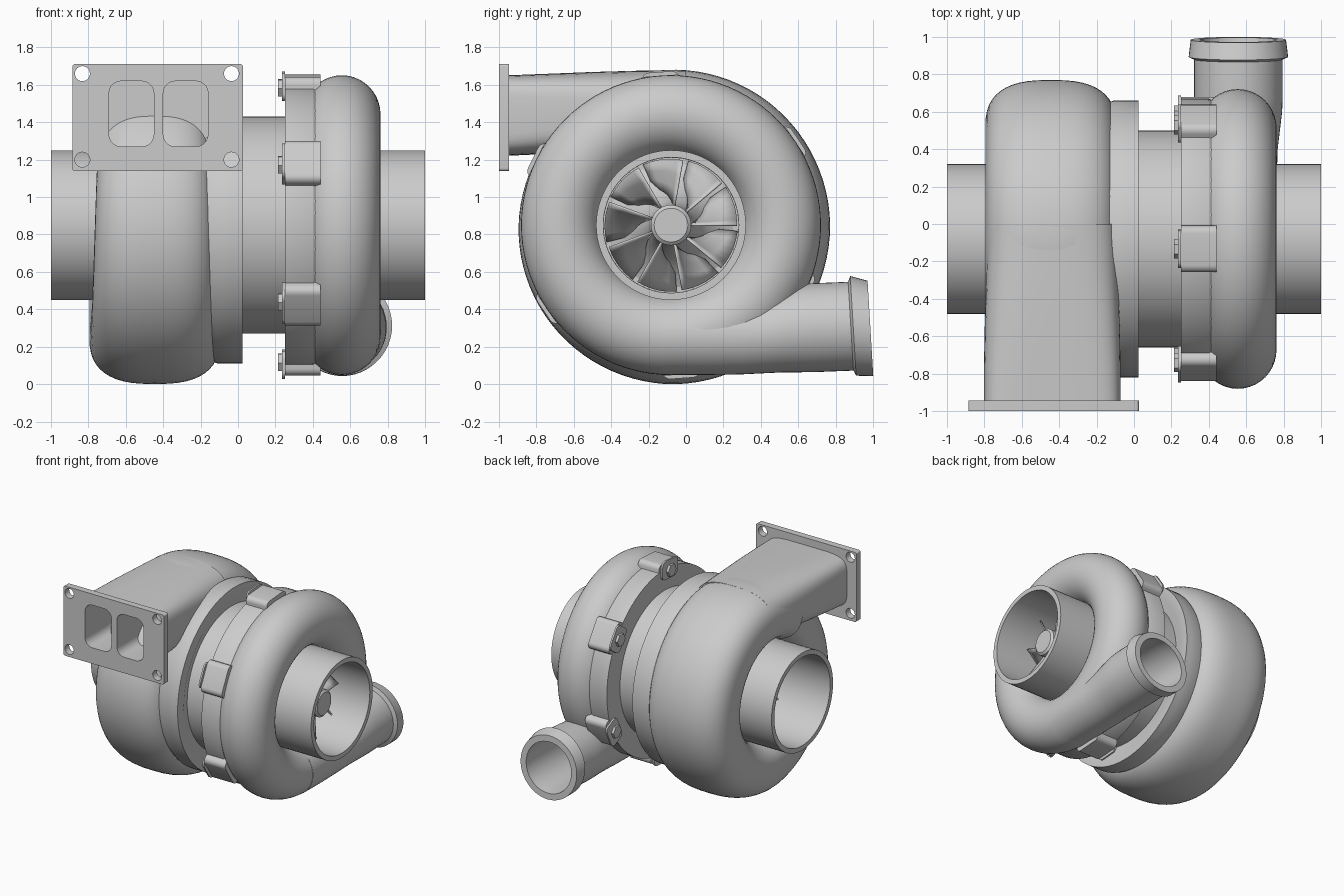
import bpy, bmesh
from math import sin, cos, pi, radians, copysign
from mathutils import Vector, Matrix

if "Cube" in bpy.data.objects:
    bpy.data.objects.remove(bpy.data.objects["Cube"])

CY, CZ = -0.08, 0.85          # shaft axis runs along x through here


def finish(name, bm, angle=35):
    bmesh.ops.recalc_face_normals(bm, faces=bm.faces)
    me = bpy.data.meshes.new(name)
    bm.to_mesh(me)
    bm.free()
    ob = bpy.data.objects.new(name, me)
    bpy.context.collection.objects.link(ob)
    smooth(ob, angle)
    return ob


def smooth(ob, angle=35):
    bpy.ops.object.select_all(action='DESELECT')
    ob.select_set(True)
    bpy.context.view_layer.objects.active = ob
    bpy.ops.object.shade_smooth_by_angle(angle=radians(angle))


def loft(name, rings, loop=False, caps=True, angle=35):
    """Skin a list of closed rings; loop joins last ring to first."""
    bm = bmesh.new()
    vs = [[bm.verts.new(p) for p in r] for r in rings]
    n = len(vs[0])
    for i in range(len(vs) if loop else len(vs) - 1):
        a, b = vs[i], vs[(i + 1) % len(vs)]
        for j in range(n):
            k = (j + 1) % n
            bm.faces.new((a[j], a[k], b[k], b[j]))
    if caps and not loop:
        bm.faces.new(vs[0])
        bm.faces.new(vs[-1])
    return finish(name, bm, angle)


def polar(x, r, t):
    return Vector((x, CY + r * cos(t), CZ + r * sin(t)))


def turned(name, profile, loop=False, n=72):
    """Turn an (x, r) profile about the shaft axis."""
    return loft(name, [[polar(x, r, 2 * pi * j / n) for j in range(n)] for x, r in profile], loop)


def spow(v, e):
    return copysign(abs(v) ** e, v)


def squircle(e, n=48):
    return [(spow(cos(2 * pi * j / n), e), spow(sin(2 * pi * j / n), e)) for j in range(n)]


def box(name, size, mat, bevel=0.0, axis=None):
    bm = bmesh.new()
    bmesh.ops.create_cube(bm, size=1, matrix=Matrix.Diagonal((*size, 1)))
    if bevel:
        es = [e for e in bm.edges if axis is None or
              abs((e.verts[0].co - e.verts[1].co).normalized()[axis]) > 0.9]
        bmesh.ops.bevel(bm, geom=es, offset=bevel, segments=5, profile=0.5, affect='EDGES')
    bm.transform(mat)
    return finish(name, bm)


def rod(name, r, length, mat, n=32):
    bm = bmesh.new()
    bmesh.ops.create_cone(bm, cap_ends=True, segments=n, radius1=r, radius2=r, depth=length)
    bm.transform(mat)
    return finish(name, bm)


def cut(ob, cutters):
    bpy.context.view_layer.objects.active = ob
    for c in cutters:
        c.hide_render = True
        m = ob.modifiers.new("cut", 'BOOLEAN')
        m.operation, m.solver, m.object = 'DIFFERENCE', 'EXACT', c
        bpy.ops.object.modifier_apply(modifier=m.name)
    smooth(ob)


# Turbine volute: section grows from the tongue round to the inlet duct
rings = []
for i in range(91):
    deg = -60 + 4 * i
    w = min(1, (deg + 60) / 150)
    R = 0.79 + 0.06 * w - 0.02 * max(0, (deg - 180) / 90)
    hw = 0.30 + 0.05 * w
    t = radians(deg) + pi
    rings.append([polar(-0.445 + hw * u,
                        0.38 + (R - 0.38) * (0.45 + (0.55 if v > 0 else 0.45) * v), t)
                  for u, v in squircle(0.75)])
loft("turbine_volute", rings)

# Turbine inlet duct and flange with twin ports and bolt holes
rings = []
for y, hw, z0, z1, e in ((0.0, .345, 1.25, 1.678, .75), (-.25, .352, 1.25, 1.675, .66),
                         (-.5, .36, 1.24, 1.668, .55), (-.75, .365, 1.23, 1.658, .45),
                         (-.96, .365, 1.22, 1.65, .38)):
    rings.append([Vector((-.437 + hw * u, y, (z0 + z1) / 2 + (z1 - z0) / 2 * v))
                  for u, v in squircle(e)])
duct = loft("turbine_inlet_duct", rings)
flange = box("turbine_inlet_flange", (.912, .055, .572),
             Matrix.Translation((-.43, -.9725, 1.425)), .015, 1)
ports = [box("port_cutter", (.24, .5, .35), Matrix.Translation((x, -.87, 1.445)), .065, 1)
         for x in (-.57, -.28)]
holes = [rod("hole_cutter", .04, .3, Matrix.Translation((x, -.97, z)) @ Matrix.Rotation(pi / 2, 4, 'X'))
         for x in (-.832, -.035) for z in (1.2, 1.66)]
cut(duct, ports)
cut(flange, ports + holes)
for c in ports + holes:
    bpy.data.objects.remove(c)

# Hollow exhaust outlet and compressor inlet tubes
turned("exhaust_outlet", [(-1, .4), (-.6, .4), (-.4, .4), (-.4, .36), (-1, .362)], True)
turned("compressor_inlet", [(1, .4), (.6, .4), (.42, .4), (.42, .36), (1, .362)], True)

# Centre section: turbine back plate, bearing housing, compressor back plate
turned("turbine_back_plate", [(-.2, .7), (-.11, .74), (-.02, .74), (.025, .74), (.025, .66), (.0, .6)])
turned("bearing_housing", [(-.02, .58), (.26, .58)])
turned("compressor_back_plate", [(.25, .5), (.25, .75), (.40, .75), (.46, .72), (.46, .5)])

# Compressor volute ring
rings = []
for i in range(96):
    t = 2 * pi * i / 96
    rings.append([polar(.555 + .207 * cos(2 * pi * j / 40), .592 + .209 * sin(2 * pi * j / 40), t)
                  for j in range(40)])
loft("compressor_volute", rings, True)

# Compressor outlet pipe with collar, hollow: y, z, radius, tilt
path = [(-.12, .258, .207, 0), (.1, .257, .207, 0), (.3, .26, .207, 0), (.4, .268, .21, 0),
        (.5, .285, .222, .01), (.6, .298, .234, .02), (.68, .302, .237, .04), (.88, .31, .237, .06),
        (.893, .312, .266, .06), (.985, .298, .255, .06), (.985, .298, .205, .06),
        (.89, .308, .205, .06), (.6, .298, .2, .02), (.45, .28, .19, 0)]
rings = []
for y, z, r, k in path:
    rings.append([Vector((.558 + r * cos(a), y - k * r * sin(a), z + r * sin(a)))
                  for a in [2 * pi * j / 48 for j in range(48)]])
loft("compressor_outlet", rings)

# Six clamp bosses, lock plates and hex bolts round the compressor flange
for i in range(6):
    spin = Matrix.Translation((0, CY, CZ)) @ Matrix.Rotation(radians(60 * i + 4), 4, 'X')
    at = lambda x, r: spin @ Matrix.Translation((x, 0, r))
    box(f"clamp_boss_{i}", (.19, .25, .2), at(.347, .70), .04, 0)
    box(f"lock_plate_{i}", (.014, .2, .15), at(.243, .745), .04, 0)
    rod(f"bolt_{i}", .052, .04, at(.235, .735) @ Matrix.Rotation(pi / 2, 4, 'Y'), 6)


def wheel(name, hub, blades, edge_in, edge_out, twist):
    """Hub turned about the axis plus curved sheet blades."""
    turned(name + "_hub", hub, n=40)
    bm = bmesh.new()
    for b in range(blades):
        rows = []
        for s in range(7):
            f = s / 6
            row = []
            for q in range(4):
                g = q / 3
                x, r = [p + (o - p) * f for p, o in zip(
                    [a + (c - a) * g for a, c in zip(*edge_in)],
                    [a + (c - a) * g for a, c in zip(*edge_out)])]
                row.append(bm.verts.new(polar(x, r, 2 * pi * b / blades + twist * f * (.6 + .4 * f))))
            rows.append(row)
        for r0, r1 in zip(rows, rows[1:]):
            for q in range(3):
                bm.faces.new((r0[q], r0[q + 1], r1[q + 1], r1[q]))
    ob = finish(name + "_blades", bm)
    m = ob.modifiers.new("thickness", 'SOLIDIFY')
    m.thickness, m.offset = .01, 0


# Compressor and turbine wheels inside the tubes
wheel("compressor_wheel", [(.84, .09), (.825, .108), (.74, .108), (.65, .13), (.55, .19), (.48, .28), (.45, .36)],
      9, ((.74, .09), (.72, .352)), ((.5, .22), (.48, .356)), .6)
wheel("turbine_wheel", [(-.64, .06), (-.62, .08), (-.56, .09), (-.48, .14), (-.42, .24), (-.40, .36)],
      10, ((-.58, .07), (-.58, .352)), ((-.43, .2), (-.43, .356)), -.5)
